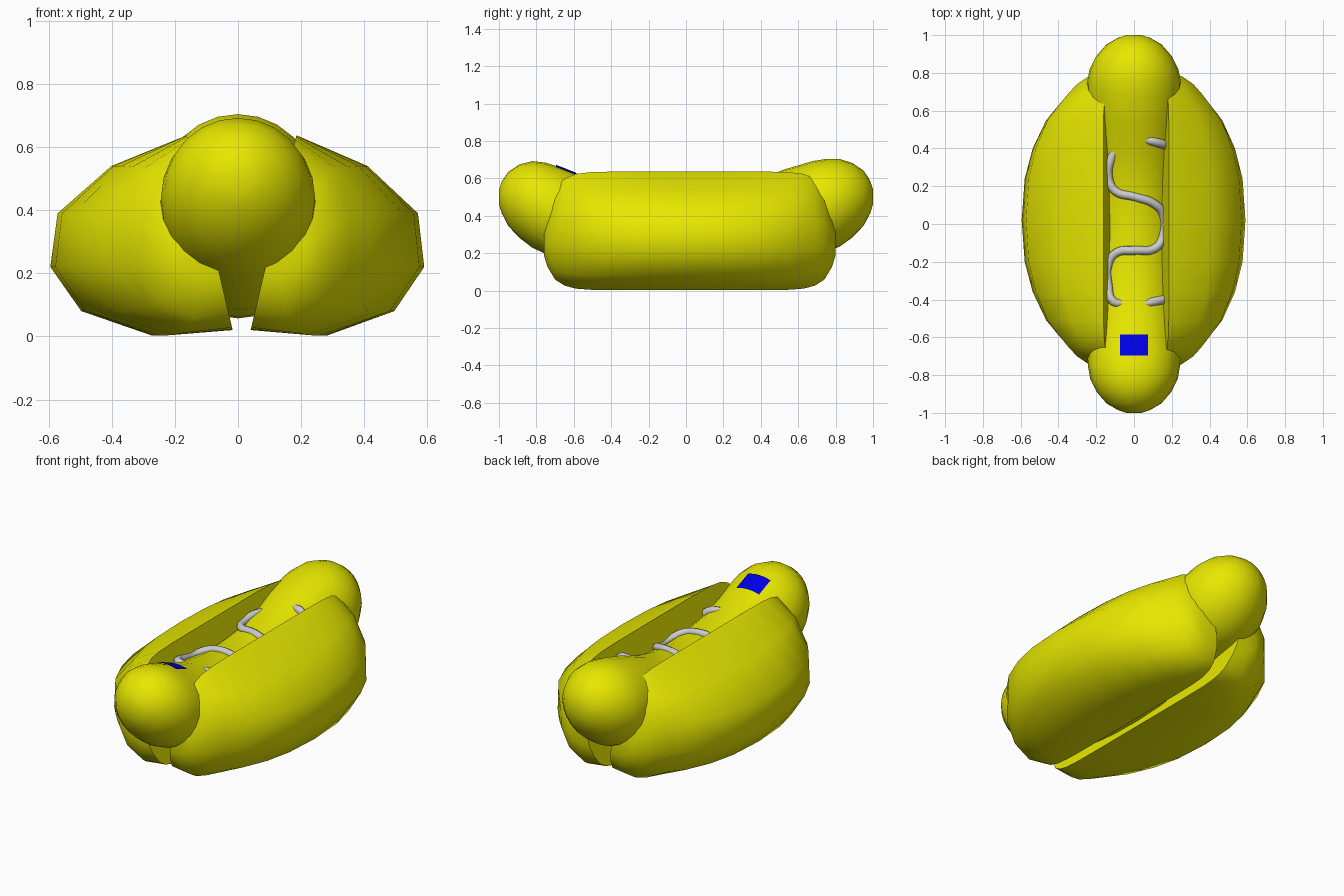
import bpy, bmesh, math

if "Cube" in bpy.data.objects:
    bpy.data.objects.remove(bpy.data.objects["Cube"])

def material(name, rgb):
    m = bpy.data.materials.new(name)
    m.diffuse_color = (*rgb, 1)
    m.use_nodes = True
    m.node_tree.nodes["Principled BSDF"].inputs["Base Color"].default_value = m.diffuse_color
    return m

YELLOW = material("yellow", (0.8, 0.8, 0.0))
BLUE = material("blue", (0.0, 0.0, 0.8))

def finish(obj, mat=None, angle=60):
    if mat:
        obj.data.materials.append(mat)
    bpy.ops.object.select_all(action='DESELECT')
    obj.select_set(True)
    bpy.context.view_layer.objects.active = obj
    bpy.ops.object.shade_smooth_by_angle(angle=math.radians(angle))

def loft(name, rings, mat):
    """Skin a list of equal-length closed rings and cap both ends."""
    bm = bmesh.new()
    vr = [[bm.verts.new(p) for p in ring] for ring in rings]
    n = len(vr[0])
    for a, b in zip(vr, vr[1:]):
        for i in range(n):
            j = (i + 1) % n
            bm.faces.new((a[i], a[j], b[j], b[i]))
    bm.faces.new(vr[0])
    bm.faces.new(vr[-1])
    bmesh.ops.recalc_face_normals(bm, faces=bm.faces)
    me = bpy.data.meshes.new(name)
    bm.to_mesh(me)
    bm.free()
    obj = bpy.data.objects.new(name, me)
    bpy.context.collection.objects.link(obj)
    finish(obj, mat)
    return obj

# Bun halves: cross-section (x, z) and length stations (distance, width, height)
SECTION = [(0.04, 0.02), (0.28, 0.002), (0.495, 0.08), (0.59, 0.22),
           (0.57, 0.39), (0.41, 0.54), (0.185, 0.637)]
HALF = [(0.0, 1, 1), (0.22, 0.97, 1), (0.38, 0.89, 1), (0.53, 0.755, 0.99),
        (0.61, 0.63, 0.965), (0.67, 0.53, 0.9), (0.72, 0.44, 0.77),
        (0.76, 0.33, 0.5), (0.78, 0.24, 0.25)]
STATIONS = [(-d, w, v) for d, w, v in HALF[:0:-1]] + HALF

def inner_x(z):
    return 0.04 + (z - 0.02) * 0.235

def bun_half(name, left):
    rings = []
    for d, w, v in STATIONS:
        ring = []
        for x, z in SECTION:
            zz = 0.25 + (z - 0.25) * v
            base, out = inner_x(zz), (x - inner_x(z)) * w
            ring.append((0.023 - base - out * 1.055 if left else base + out,
                         d + 0.02, zz))
        rings.append(ring)
    return loft(name, rings, YELLOW)

bun_half("bun_right", False)
bun_half("bun_left", True)

# Sausage: stations (y, centre height, radius), sagging in the middle
SAUSAGE = [(-1.0, 0.50, 0.04), (-0.985, 0.498, 0.085), (-0.95, 0.49, 0.145),
           (-0.89, 0.478, 0.197), (-0.82, 0.46, 0.232), (-0.75, 0.44, 0.244),
           (-0.68, 0.415, 0.246), (-0.56, 0.37, 0.243), (-0.4, 0.325, 0.24),
           (-0.2, 0.30, 0.238), (0.0, 0.293, 0.236), (0.2, 0.308, 0.238),
           (0.38, 0.35, 0.24), (0.52, 0.40, 0.246), (0.68, 0.443, 0.25),
           (0.75, 0.456, 0.248), (0.82, 0.469, 0.235), (0.89, 0.483, 0.199),
           (0.95, 0.494, 0.147), (0.985, 0.50, 0.087), (1.0, 0.502, 0.04)]
SIDES = 24
loft("sausage", [[(r * math.cos(2 * math.pi * i / SIDES), y,
                   c + r * math.sin(2 * math.pi * i / SIDES))
                  for i in range(SIDES)] for y, c, r in SAUSAGE], YELLOW)

def sausage_top(x, y):
    for (y0, c0, r0), (y1, c1, r1) in zip(SAUSAGE, SAUSAGE[1:]):
        if y0 <= y <= y1:
            t = (y - y0) / (y1 - y0)
            r = r0 + (r1 - r0) * t
            return c0 + (c1 - c0) * t + math.sqrt(max(r * r - x * x, 0))

# Sauce: wavy line lying on the sausage, ends sinking into it (x, y, lift)
SAUCE = {
    "sauce_wave": [(-0.10, 0.39, -0.03), (-0.125, 0.33, 0.0), (-0.135, 0.25, 0.01),
                   (-0.10, 0.175, 0.005), (0.0, 0.145, -0.005), (0.11, 0.105, 0.005),
                   (0.155, 0.05, 0.01), (0.155, -0.06, 0.01), (0.11, -0.13, 0.005),
                   (0.0, -0.14, 0.0), (-0.09, -0.15, 0.005), (-0.135, -0.21, 0.01),
                   (-0.135, -0.33, 0.01), (-0.11, -0.41, 0.005), (-0.05, -0.42, -0.03)],
    "sauce_back_end": [(0.05, 0.45, -0.03), (0.11, 0.435, 0.0), (0.19, 0.41, 0.01)],
    "sauce_front_end": [(0.05, -0.425, -0.03), (0.11, -0.41, 0.0), (0.19, -0.395, 0.01)],
}
for name, pts in SAUCE.items():
    cu = bpy.data.curves.new(name, 'CURVE')
    cu.dimensions = '3D'
    cu.bevel_depth = 0.023
    cu.bevel_resolution = 2
    cu.use_fill_caps = True
    cu.resolution_u = 4
    sp = cu.splines.new('BEZIER')
    sp.bezier_points.add(len(pts) - 1)
    for bp, (x, y, lift) in zip(sp.bezier_points, pts):
        bp.co = (x, y, sausage_top(x, y) + lift)
        bp.handle_left_type = bp.handle_right_type = 'AUTO'
    obj = bpy.data.objects.new(name, cu)
    bpy.context.collection.objects.link(obj)

# Blue patch draped over the front of the sausage
bpy.ops.mesh.primitive_grid_add(x_subdivisions=6, y_subdivisions=4, size=1)
patch = bpy.context.object
patch.name = "patch"
for v in patch.data.vertices:
    x, y = v.co.x * 0.15, -0.64 + v.co.y * 0.11
    v.co = (x, y, sausage_top(x, y) + 0.006)
finish(patch, BLUE)
